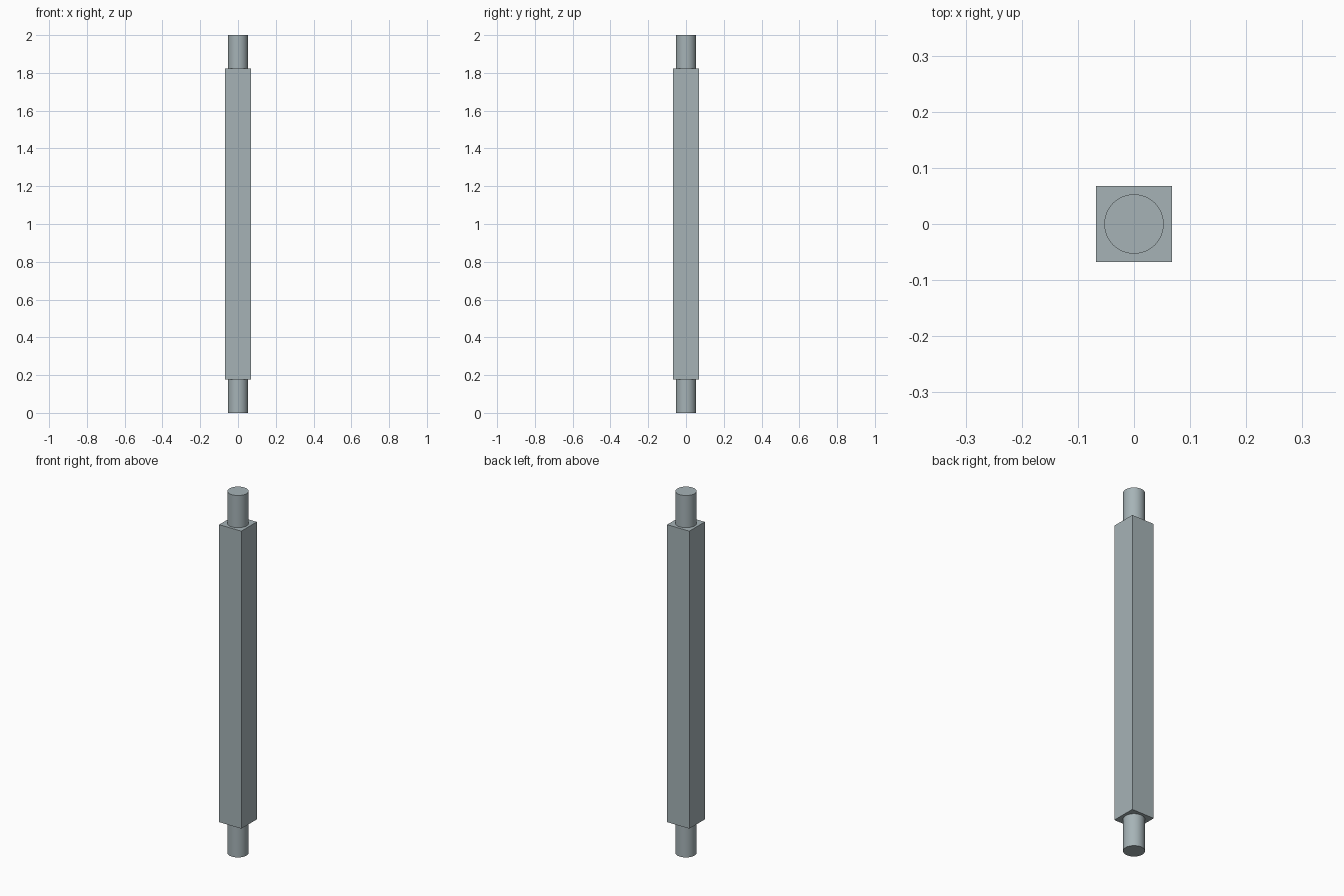
import bpy

if "Cube" in bpy.data.objects:
    bpy.data.objects.remove(bpy.data.objects["Cube"])

HEIGHT = 2.0
PEG_LEN = 0.178
PEG_RADIUS = 0.053
BAR_WIDTH = 0.135

# Blue-grey metal
metal = bpy.data.materials.new("blue_grey_metal")
metal.diffuse_color = (0.38, 0.45, 0.47, 1)
metal.use_nodes = True
metal.node_tree.nodes["Principled BSDF"].inputs["Base Color"].default_value = metal.diffuse_color


def peg(name, z):
    bpy.ops.mesh.primitive_cylinder_add(vertices=64, radius=PEG_RADIUS, depth=PEG_LEN,
                                        location=(0, 0, z))
    obj = bpy.context.object
    obj.name = name
    obj.data.materials.append(metal)
    bpy.ops.object.shade_smooth_by_angle()


# Square bar between the pegs
bpy.ops.mesh.primitive_cube_add(size=1, location=(0, 0, HEIGHT / 2))
bar = bpy.context.object
bar.name = "square_bar"
bar.scale = (BAR_WIDTH, BAR_WIDTH, HEIGHT - 2 * PEG_LEN)
bpy.ops.object.transform_apply(location=False, rotation=False, scale=True)
bar.data.materials.append(metal)

# Round pegs at both ends
peg("bottom_peg", PEG_LEN / 2)
peg("top_peg", HEIGHT - PEG_LEN / 2)
